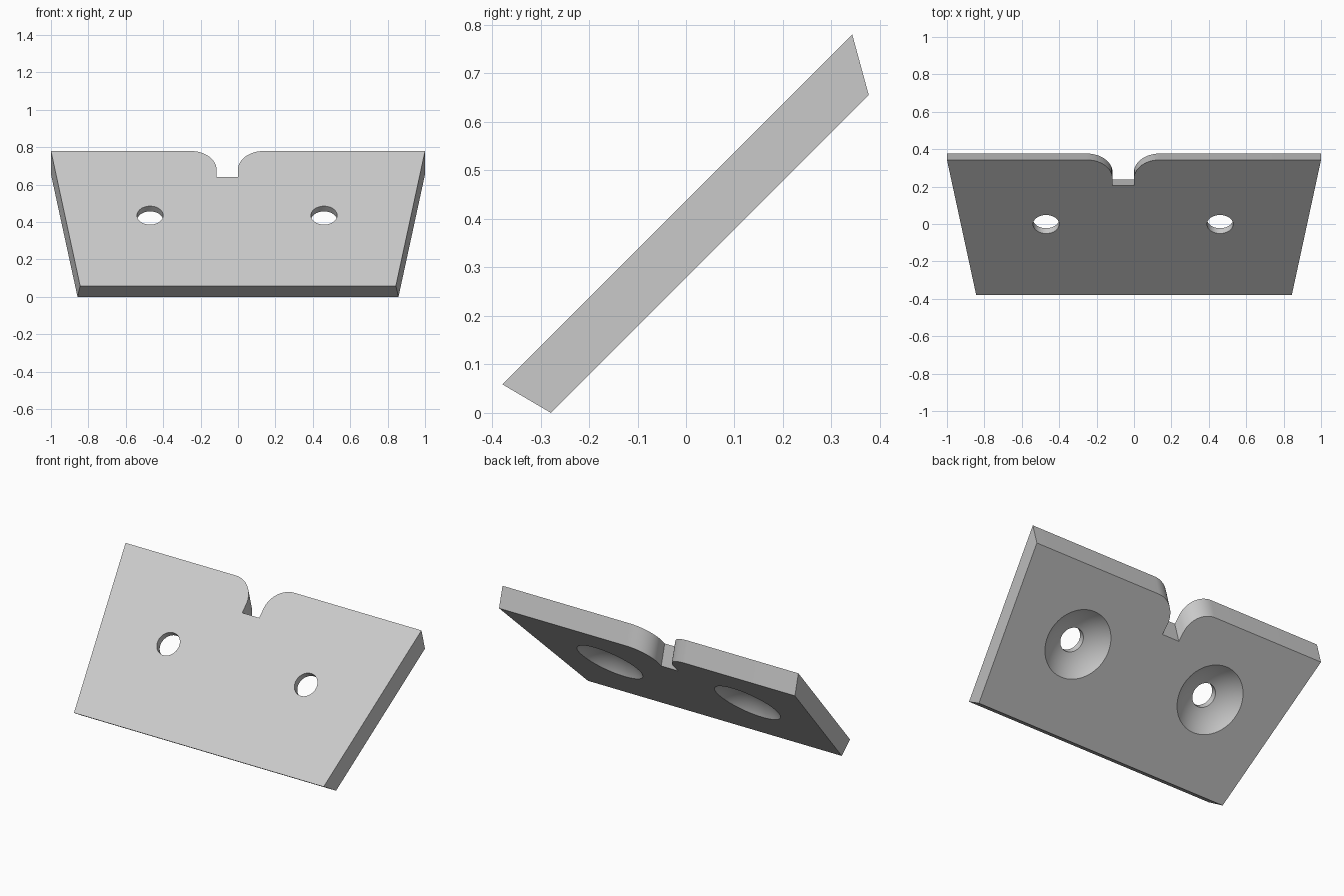
import bpy, bmesh, math
from mathutils import Matrix

cube = bpy.data.objects.get("Cube")
if cube:
    bpy.data.objects.remove(cube)

grey = bpy.data.materials.new("plain grey")
grey.use_nodes = True
grey.diffuse_color = (0.6, 0.6, 0.6, 1)
grey.node_tree.nodes["Principled BSDF"].inputs["Base Color"].default_value = (0.6, 0.6, 0.6, 1)

# Plate space: x across, y up the slope, z out of the front face
FRONT, BACK = 0.309, 0.197
TOP, TOP_SHIFT = 0.794, -0.064
HOLE_Y = 0.307


def make_object(name, bm):
    bmesh.ops.recalc_face_normals(bm, faces=bm.faces)
    mesh = bpy.data.meshes.new(name)
    bm.to_mesh(mesh)
    bm.free()
    obj = bpy.data.objects.new(name, mesh)
    bpy.context.collection.objects.link(obj)
    obj.data.materials.append(grey)
    return obj


def arc(cx, cy, r, a0, a1, n=16):
    angles = [math.radians(a0 + (a1 - a0) * i / n) for i in range(n + 1)]
    return [(cx + r * math.cos(a), cy + r * math.sin(a)) for a in angles]


# Tapered plate whose top edge and rounded notch lean with the thickness
def plate():
    r = 0.14
    notch = arc(r, TOP - r, r, 90, 180) + [(0, TOP - 0.195), (-0.115, TOP - 0.195)]
    notch += arc(-0.115 - r, TOP - r, r, 0, 90)
    upper = [(1, TOP)] + notch + [(-1, TOP)]
    front = upper + [(-0.844, -0.226), (0.844, -0.226)]
    back = [(x, y + TOP_SHIFT) for x, y in upper] + [(-0.858, -0.197), (0.858, -0.197)]
    bm = bmesh.new()
    f = [bm.verts.new((x, y, FRONT)) for x, y in front]
    b = [bm.verts.new((x, y, BACK)) for x, y in back]
    bm.faces.new(f)
    bm.faces.new(b[::-1])
    for i in range(len(f)):
        j = (i + 1) % len(f)
        bm.faces.new((f[j], f[i], b[i], b[j]))
    return make_object("tilted_plate", bm)


# Lathed cutter: straight bore with a spherical dish opening at the back
def hole_cutter(x):
    rim, bore, depth = 0.2, 0.07, 0.072
    h = (rim**2 - bore**2 - depth**2) / (2 * depth)
    radius = math.hypot(rim, h)
    profile = [(0, FRONT + 0.1), (bore, FRONT + 0.1)]
    a0, a1 = math.asin(bore / radius), math.asin(rim / radius)
    for i in range(13):
        a = a0 + (a1 - a0) * i / 12
        profile.append((radius * math.sin(a), BACK - h + radius * math.cos(a)))
    profile += [(rim, BACK - 0.1), (0, BACK - 0.1)]
    bm = bmesh.new()
    verts = [bm.verts.new((r, 0, z)) for r, z in profile]
    edges = [bm.edges.new(pair) for pair in zip(verts, verts[1:])]
    bmesh.ops.spin(bm, geom=verts + edges, axis=(0, 0, 1), cent=(0, 0, 0),
                   angle=math.tau, steps=64)
    bmesh.ops.remove_doubles(bm, verts=bm.verts, dist=0.0001)
    bmesh.ops.translate(bm, verts=bm.verts, vec=(x, HOLE_Y, 0))
    cutter = make_object("hole_cutter", bm)
    cutter.hide_render = True
    return cutter


body = plate()
cutters = [hole_cutter(x) for x in (-0.47, 0.46)]
for cutter in cutters:
    mod = body.modifiers.new("hole", "BOOLEAN")
    mod.operation = "DIFFERENCE"
    mod.solver = "EXACT"
    mod.object = cutter

# Bake the holes, drop the cutters and lean the plate back
bpy.context.view_layer.update()
baked = bpy.data.meshes.new_from_object(body.evaluated_get(bpy.context.evaluated_depsgraph_get()))
body.modifiers.clear()
body.data = baked
for cutter in cutters:
    bpy.data.objects.remove(cutter)
baked.transform(Matrix.Rotation(math.radians(45), 4, "X"))

bpy.ops.object.select_all(action="DESELECT")
body.select_set(True)
bpy.context.view_layer.objects.active = body
bpy.ops.object.shade_smooth_by_angle(angle=math.radians(25))
